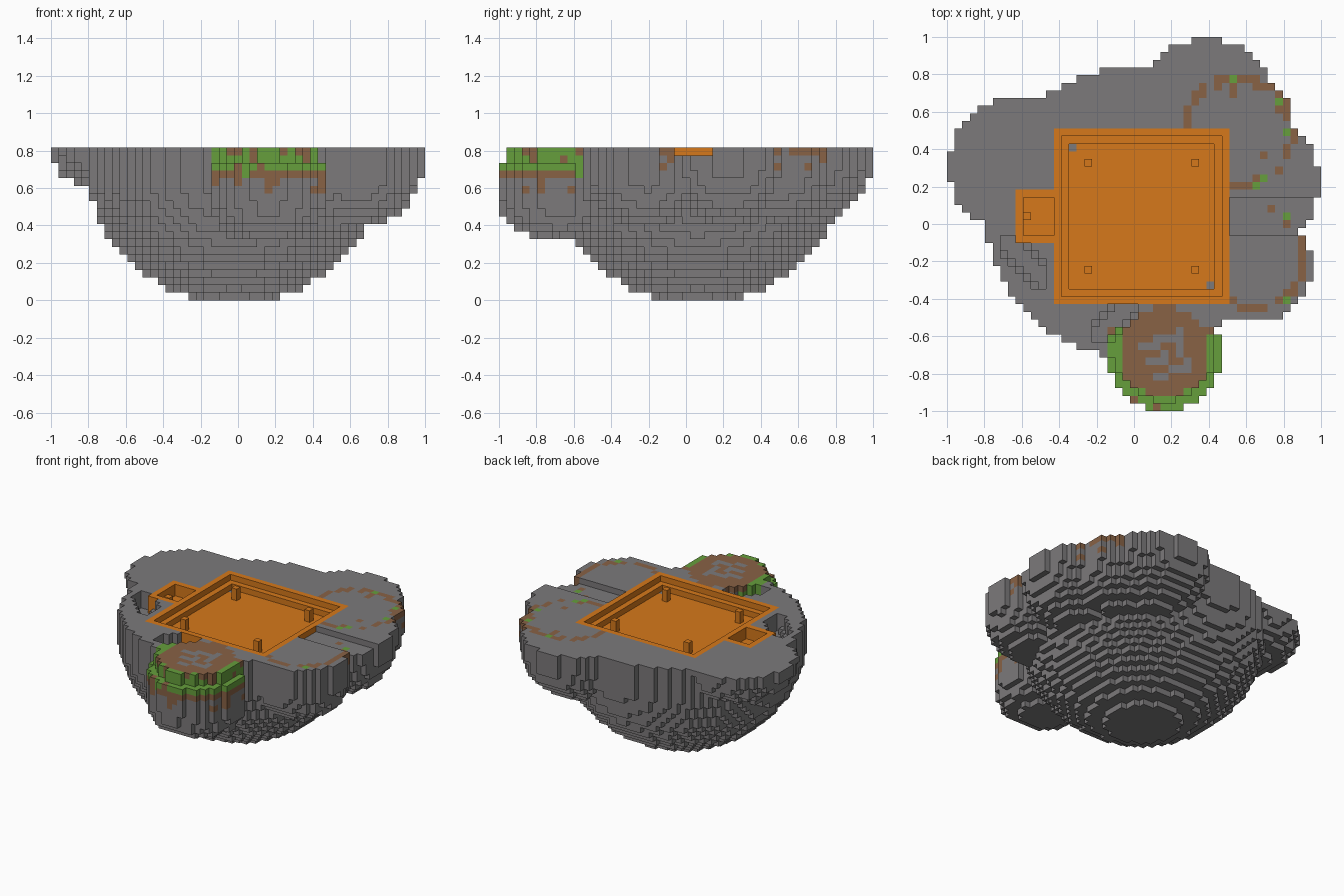
import bpy
import math
import random

random.seed(4)
cube = bpy.data.objects.get("Cube")
if cube:
    bpy.data.objects.remove(cube, do_unlink=True)

N, TOP = 49, 20          # blocks across and blocks high
S = 2 / N                # block size


def material(name, color):
    m = bpy.data.materials.new(name)
    m.use_nodes = True
    m.diffuse_color = (*color, 1)
    m.node_tree.nodes["Principled BSDF"].inputs["Base Color"].default_value = (*color, 1)
    return m


MATS = {
    "rock": material("stone grey", (0.2, 0.193, 0.198)),
    "soil": material("soil brown", (0.246, 0.122, 0.06)),
    "grass": material("grass green", (0.133, 0.345, 0.045)),
    "tray": material("tray orange", (0.67, 0.19, 0.011)),
}

# Boulder lobes: centre x, centre y, radius, bottom, height of widest level, roundness
FRONT = (28.5, 7.7, 7.5, 8, 17, 6)
LOBES = [
    (24, 26, 19, -0.4, 16.5, 1.9),
    (9, 32.1, 8.8, 13.8, 19, 2),
    (34, 40, 8.8, 10, 18, 2),
    (38, 37, 7.5, 10, 18, 2.5),
    (40, 30, 8.8, 9.5, 18, 2),
    (40.2, 19.2, 7.6, 9.5, 18, 3),
    FRONT,
]
# Rings of soil on the two right-hand mounds: centre and radius
RINGS = (((38, 36.6), 7), ((40.2, 20), 6.6))


def in_lobe(i, j, k, lobe):
    cx, cy, r, bottom, widest, power = lobe
    if lobe is FRONT and k >= 18:
        r -= 1
    flat = math.dist((i + 0.5, j + 0.5), (cx, cy)) / r
    drop = max(0, widest - k - 0.5) / (widest - bottom)
    return flat ** 2 + drop ** power < 1


def surface_kind(i, j, k):
    """Choose rock, soil or grass for a block of the boulder."""
    p = (i + 0.5, j + 0.5)
    d = math.dist(p, FRONT[:2])
    # front mound: soil cap, grass rim and ragged soil skirt
    if d < 7.6 and k >= 14:
        if k == TOP - 1 and math.dist(p, (28.5, 7.8)) < 6:
            return "rock" if d < 4 and random.random() < 0.45 else "soil"
        if k == TOP - 1 and j == 13 and 27 <= i <= 29:
            return "grass"
        if j < 11 and d > 4.5:
            if k >= 17:
                return "soil" if random.random() < 0.06 else "grass"
            if k == 16:
                return "soil" if random.random() < 0.85 else "grass"
            if random.random() < (0.35 if k == 15 else 0.1):
                return "soil"
    # broken rings of soil, fading down the sides
    if k >= 17:
        for n, (c, r) in enumerate(RINGS):
            e = math.dist(p, c)
            bare = n == 1 and j > 21 and i < 42
            if abs(e - r) < 0.6 and not bare and random.random() < 0.2 + 0.27 * (k - 17):
                return "grass" if random.random() < 0.1 else "soil"
            if n == 0 and k == TOP - 1 and e < r and random.random() < 0.04:
                return "soil"
    return "rock"


blocks = {}


def fill(xs, ys, zs, kind):
    for i in xs:
        for j in ys:
            for k in zs:
                if kind:
                    blocks[i, j, k] = kind
                else:
                    blocks.pop((i, j, k), None)


# Boulder
for i in range(N):
    for j in range(N):
        for k in range(TOP):
            if any(in_lobe(i, j, k, lobe) for lobe in LOBES):
                blocks[i, j, k] = surface_kind(i, j, k)

# Channel running out to the right-hand edge
fill(range(37, N), range(23, 28), [TOP - 1], None)

# Two small ragged pits
for x0, y0, w, h, slope in ((7, 16, 6, 7, -1), (19, 9, 6, 5, 1)):
    for a in range(w):
        for b in range(h):
            off = abs(a - (b if slope > 0 else h - 1 - b))
            if off <= 2 - slope // 2 - 1 + (slope > 0):
                fill([x0 + a], [y0 + b], range(TOP - (3 if off < 2 else 2), TOP), None)

# Side box and stepped square tray sunk into the top
fill(range(9, 14), range(22, 29), range(17, TOP), "tray")
fill(range(10, 14), range(23, 28), range(18, TOP), None)
fill([10], [25], [18], "tray")
fill(range(14, 37), range(14, 37), range(17, TOP), "tray")
fill(range(15, 36), range(15, 36), [TOP - 1], None)
fill(range(16, 35), range(16, 35), range(18, TOP), None)
fill([16], [34], [17], "rock")
fill([34], [16], [17], "rock")

# Four posts standing in the tray
posts = {(i, j, k) for i in (18, 32) for j in (18, 32) for k in (18, 19)}
for p in posts:
    blocks[p] = "tray"


def build(name, cells, kind):
    """Make one object from the exposed sides of its blocks."""
    verts, faces = {}, []
    for cell in cells:
        for axis in range(3):
            u, v = (axis + 1) % 3, (axis + 2) % 3
            for side in (0, 1):
                near = list(cell)
                near[axis] += 2 * side - 1
                if tuple(near) in blocks:
                    continue
                face = []
                for du, dv in ((0, 0), (1, 0), (1, 1), (0, 1)):
                    c = list(cell)
                    c[axis] += side
                    c[u] += du
                    c[v] += dv
                    face.append(verts.setdefault(tuple(c), len(verts)))
                faces.append(face if side else face[::-1])
    mesh = bpy.data.meshes.new(name)
    mesh.from_pydata([(x * S - 1, y * S - 1, z * S) for x, y, z in verts], [], faces)
    mesh.materials.append(MATS[kind])
    obj = bpy.data.objects.new(name, mesh)
    bpy.context.collection.objects.link(obj)


for name, kind in (("boulder", "rock"), ("soil_patches", "soil"),
                   ("grass_patches", "grass"), ("sunken_tray", "tray")):
    build(name, [c for c, k in blocks.items() if k == kind and c not in posts], kind)
build("tray_posts", sorted(posts), "tray")
